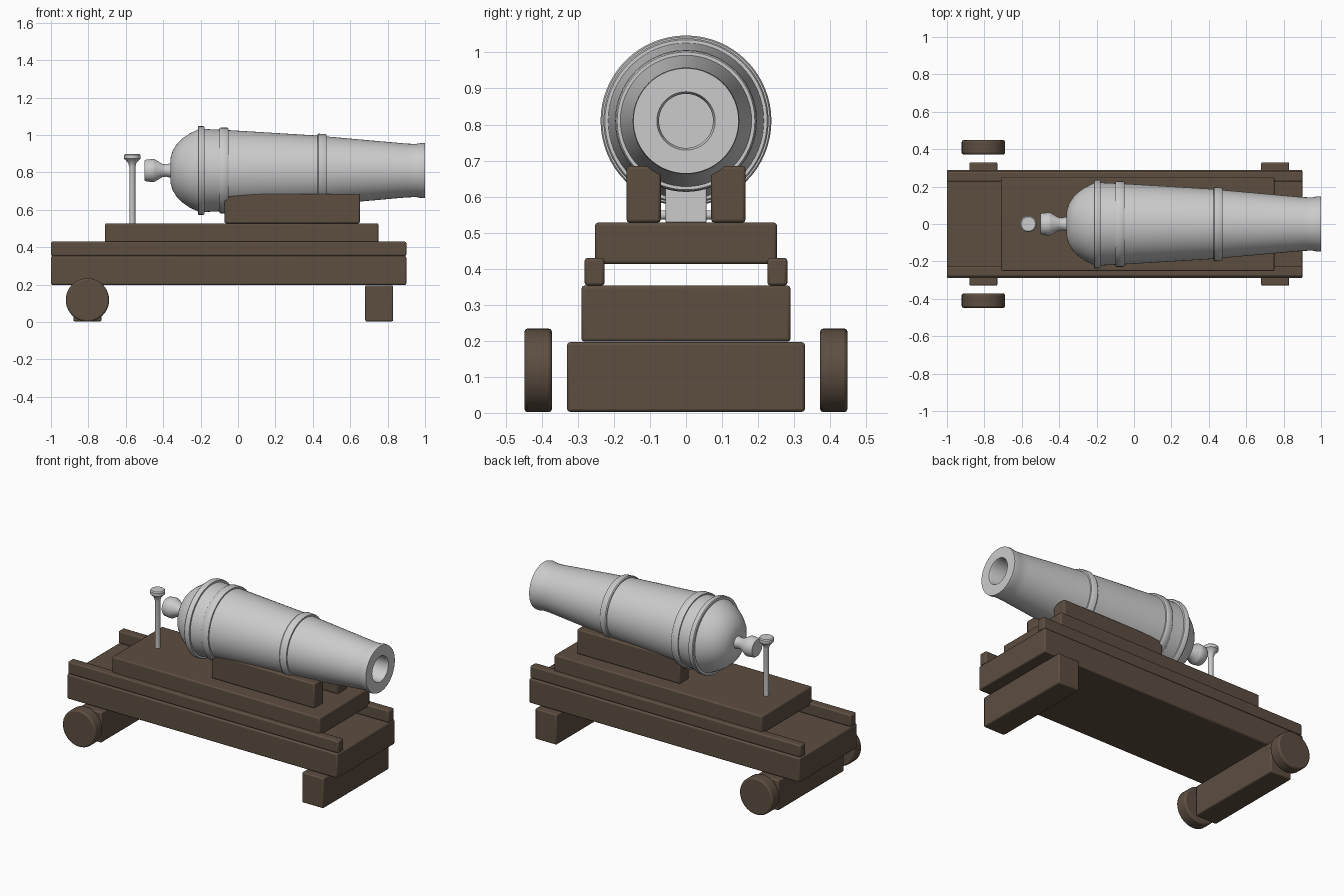
import bpy, bmesh, math
from mathutils import Matrix

if "Cube" in bpy.data.objects:
    bpy.data.objects.remove(bpy.data.objects["Cube"])

wood = bpy.data.materials.new("dark_wood")
wood.diffuse_color = (0.11, 0.077, 0.053, 1)
wood.use_nodes = True
wood.node_tree.nodes["Principled BSDF"].inputs["Base Color"].default_value = wood.diffuse_color


def finish(name, bm, mat=None, bevel=0):
    bmesh.ops.recalc_face_normals(bm, faces=bm.faces)
    me = bpy.data.meshes.new(name)
    bm.to_mesh(me)
    bm.free()
    ob = bpy.data.objects.new(name, me)
    bpy.context.collection.objects.link(ob)
    if mat:
        me.materials.append(mat)
    if bevel:
        m = ob.modifiers.new("bevel", "BEVEL")
        m.width, m.segments = bevel, 2
        m.limit_method, m.angle_limit = "ANGLE", math.radians(40)
    bpy.ops.object.select_all(action="DESELECT")
    ob.select_set(True)
    bpy.context.view_layer.objects.active = ob
    bpy.ops.object.shade_smooth_by_angle(angle=math.radians(35))
    return ob


def box(name, x, y, z, mat=wood, bevel=0.008):
    bm = bmesh.new()
    bmesh.ops.create_cube(bm, size=1)
    for v in bm.verts:
        for i, (lo, hi) in enumerate((x, y, z)):
            v.co[i] = (lo + hi) / 2 + v.co[i] * (hi - lo)
    return finish(name, bm, mat, bevel)


def lathe(name, profile, matrix, mat=None, bevel=0, sides=48):
    # profile of (height, radius) spun about z, then placed by matrix
    bm = bmesh.new()
    vs = [bm.verts.new((r, 0, h)) for h, r in profile]
    es = [bm.edges.new(p) for p in zip(vs, vs[1:])]
    bmesh.ops.spin(bm, geom=vs + es, axis=(0, 0, 1), cent=(0, 0, 0),
                   angle=math.tau, steps=sides, use_duplicate=False)
    bmesh.ops.remove_doubles(bm, verts=bm.verts, dist=1e-4)
    bm.transform(matrix)
    return finish(name, bm, mat, bevel)


# Slide bed, axles and upper carriage
box("slide_bed", (-1, 0.9), (-0.29, 0.29), (0.198, 0.353))
box("front_axle_block", (0.68, 0.83), (-0.33, 0.33), (0.003, 0.196))
box("rear_axle_block", (-0.88, -0.73), (-0.33, 0.33), (0.003, 0.196))
box("upper_carriage", (-0.71, 0.75), (-0.252, 0.252), (0.413, 0.528))

# Paired rails, cheeks and wheels
along_y = Matrix.Rotation(math.radians(-90), 4, "X")
for side, s in (("left", 1), ("right", -1)):
    box(side + "_rail", (-1, 0.9), sorted((s * 0.226, s * 0.281)), (0.353, 0.43))
    box(side + "_cheek", (-0.072, 0.652), sorted((s * 0.07, s * 0.165)), (0.528, 0.685))
    lathe(side + "_wheel", [(-0.038, 0), (-0.038, 0.116), (0.038, 0.116), (0.038, 0)],
          Matrix.Translation((-0.805, s * 0.41, 0.118)) @ along_y, wood, 0.009, 40)

# Barrel with knob, domed breech, rings, muzzle swell and bore
barrel = [(-0.5, 0), (-0.5, 0.052), (-0.492, 0.058), (-0.455, 0.062), (-0.445, 0.06),
          (-0.405, 0.036), (-0.385, 0.033), (-0.362, 0.038), (-0.36, 0.07),
          (-0.35, 0.105), (-0.325, 0.145), (-0.295, 0.173), (-0.26, 0.197),
          (-0.215, 0.219), (-0.215, 0.233), (-0.21, 0.237), (-0.186, 0.237),
          (-0.18, 0.233), (-0.18, 0.222), (-0.1, 0.218), (-0.1, 0.225),
          (-0.094, 0.229), (-0.058, 0.229), (-0.052, 0.225), (-0.052, 0.216),
          (0.425, 0.187), (0.425, 0.193), (0.431, 0.197), (0.467, 0.195),
          (0.473, 0.191), (0.473, 0.182), (0.9, 0.144), (0.95, 0.142),
          (0.985, 0.148), (1, 0.146), (1, 0.081), (0.985, 0.075), (0.55, 0.075), (0.55, 0)]
lathe("barrel", barrel, Matrix.Translation((0, 0, 0.81)) @ Matrix.Rotation(math.radians(90), 4, "Y"),
      sides=64)

# Mounting lug under the barrel and its pin
box("barrel_lug", (0.23, 0.35), (-0.057, 0.057), (0.528, 0.66), None, 0.004)
lathe("lug_pin", [(-0.1, 0), (-0.1, 0.013), (0.1, 0.013), (0.1, 0)],
      Matrix.Translation((0.29, 0, 0.549)) @ along_y, sides=24)

# Elevating screw with flat head
lathe("elevating_screw", [(0.5, 0), (0.5, 0.016), (0.83, 0.016), (0.85, 0.022),
                          (0.866, 0.036), (0.873, 0.044), (0.892, 0.044), (0.898, 0.038), (0.898, 0)],
      Matrix.Translation((-0.565, 0, 0)), sides=32)
